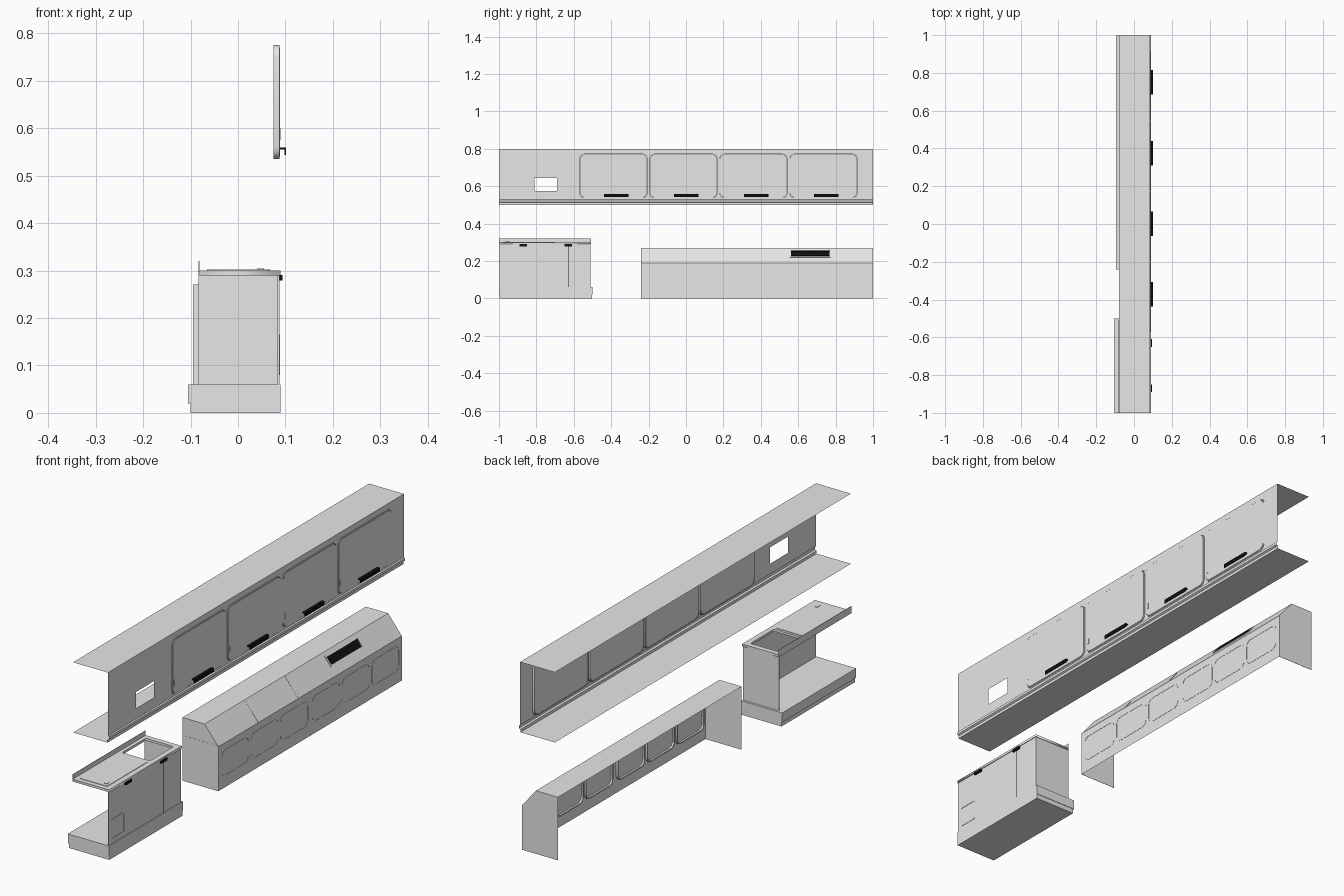
import bpy, bmesh, math
from mathutils import Matrix, Vector

cube = bpy.data.objects.get("Cube")
if cube:
    bpy.data.objects.remove(cube)


def material(name, value):
    m = bpy.data.materials.new(name)
    m.use_nodes = True
    colour = (value, value, value, 1)
    m.diffuse_color = colour
    m.node_tree.nodes["Principled BSDF"].inputs["Base Color"].default_value = colour
    return m


GREY = material("light grey", 0.8)
BLACK = material("black", 0.005)


def link(name, mesh, mat):
    ob = bpy.data.objects.new(name, mesh)
    bpy.context.collection.objects.link(ob)
    mesh.materials.clear()
    mesh.materials.append(mat)
    return ob


def box(name, x0, x1, y0, y1, z0, z1, mat=GREY):
    bm = bmesh.new()
    bmesh.ops.create_cube(bm, size=1)
    for v in bm.verts:
        v.co = Vector((x0 if v.co.x < 0 else x1, y0 if v.co.y < 0 else y1,
                       z0 if v.co.z < 0 else z1))
    mesh = bpy.data.meshes.new(name)
    bm.to_mesh(mesh)
    bm.free()
    return link(name, mesh, mat)


def sweep(name, profile, y0, y1, mat=GREY, caps=False):
    """Sheet following an x-z profile, drawn out along y."""
    bm = bmesh.new()
    a, b = [[bm.verts.new((x, y, z)) for x, z in profile] for y in (y0, y1)]
    n = len(profile)
    for i in range(n if caps else n - 1):
        j = (i + 1) % n
        bm.faces.new((a[i], a[j], b[j], b[i]))
    if caps:
        bm.faces.new(a)
        bm.faces.new(b)
        bmesh.ops.recalc_face_normals(bm, faces=bm.faces)
    mesh = bpy.data.meshes.new(name)
    bm.to_mesh(mesh)
    bm.free()
    return link(name, mesh, mat)


def rounded(u0, u1, v0, v1, r=0.0, steps=4):
    if not r:
        return [(u0, v0), (u1, v0), (u1, v1), (u0, v1)]
    pts = []
    corners = [(u1 - r, v1 - r), (u0 + r, v1 - r), (u0 + r, v0 + r), (u1 - r, v0 + r)]
    for k, (cu, cv) in enumerate(corners):
        for s in range(steps + 1):
            t = (k + s / steps) * math.pi / 2
            pts.append((cu + r * math.cos(t), cv + r * math.sin(t)))
    return pts


UPRIGHT = Matrix(((0, 0, 1, 0), (1, 0, 0, 0), (0, 1, 0, 0), (0, 0, 0, 1)))
LEVEL = Matrix.Identity(4)


def plate(name, loops, low, high, frame=UPRIGHT, mat=GREY):
    """Filled outline with holes, between two depths along the frame's normal."""
    cu = bpy.data.curves.new(name, "CURVE")
    cu.dimensions = "2D"
    cu.fill_mode = "BOTH"
    cu.extrude = (high - low) / 2
    for loop in loops:
        sp = cu.splines.new("POLY")
        sp.points.add(len(loop) - 1)
        for p, (u, v) in zip(sp.points, loop):
            p.co = (u, v, 0, 1)
        sp.use_cyclic_u = True
    tmp = bpy.data.objects.new("outline", cu)
    bpy.context.collection.objects.link(tmp)
    bpy.context.view_layer.update()
    mesh = bpy.data.meshes.new_from_object(
        tmp.evaluated_get(bpy.context.evaluated_depsgraph_get()))
    bpy.data.objects.remove(tmp)
    mesh.transform(frame @ Matrix.Translation((0, 0, (low + high) / 2)))
    mesh.name = name
    return link(name, mesh, mat)


def ring(name, u0, u1, v0, v1, r, w, low, high, frame=UPRIGHT, mat=GREY):
    plate(name, [rounded(u0, u1, v0, v1, r),
                 rounded(u0 + w, u1 - w, v0 + w, v1 - w, max(r - w, 0))],
          low, high, frame, mat)


# Overhead locker: wall with door openings and a window, top, moulded lower lip
WALL = 0.085
doors = [(-0.57 + 0.374 * i, -0.205 + 0.374 * i) for i in range(4)]
openings = [rounded(a, b, 0.535, 0.775, 0.025) for a, b in doors]
window = rounded(-0.81, -0.69, 0.575, 0.645)
plate("locker_wall", [rounded(-1, 1, 0.53, 0.8), window] + openings, WALL, WALL)
sweep("locker_top", [(-0.08, 0.8), (WALL, 0.8)], -1, 1)
sweep("locker_lip_and_floor", [(WALL, 0.53), (0.09, 0.527), (0.09, 0.516), (0.083, 0.512),
                               (0.083, 0.5), (-0.08, 0.5)], -1, 1)

# Overhead doors with rims, pull handles and latches
for i, (a, b) in enumerate(doors):
    plate(f"locker_door_{i}", [rounded(a + 0.005, b - 0.005, 0.54, 0.77, 0.022)], 0.075, 0.088)
    ring(f"locker_door_rim_{i}", a, b, 0.535, 0.775, 0.025, 0.004, 0.075, 0.087)
    mid = (a + b) / 2 + 0.015
    sweep(f"locker_handle_{i}", [(0.088, 0.555), (0.098, 0.555), (0.098, 0.543), (0.101, 0.543),
                                 (0.101, 0.559), (0.088, 0.559)], mid - 0.065, mid + 0.065,
          BLACK, caps=True)
    box(f"locker_latch_{i}", 0.087, 0.09, a + 0.012, a + 0.018, 0.575, 0.6)

# Galley base: plinth, step, front wall and end panel
box("galley_step", -0.105, 0.09, -1, -0.5, 0.02, 0.06)
box("galley_plinth", -0.1, 0.09, -0.998, -0.502, 0, 0.02)
box("galley_front", 0.083, 0.087, -0.998, -0.51, 0.06, 0.29)
box("galley_end", -0.083, 0.083, -0.514, -0.51, 0.06, 0.29)
box("galley_seam", 0.087, 0.0874, -0.632, -0.629, 0.06, 0.28, BLACK)
ring("galley_hatch", -0.98, -0.895, 0.08, 0.165, 0.008, 0.003, 0.087, 0.0885)
for i, y in enumerate((-0.87, -0.63)):
    box(f"galley_handle_{i}", 0.087, 0.094, y - 0.02, y + 0.02, 0.279, 0.291, BLACK)

# Worktop with a sink cutout, lid panel and rear upstand
plate("worktop", [rounded(-0.082, 0.09, -1, -0.508), rounded(-0.065, 0.067, -0.69, -0.53, 0.008)],
      0.29, 0.3, LEVEL)
plate("worktop_lid", [rounded(-0.065, 0.067, -0.98, -0.7, 0.008)], 0.3, 0.302, LEVEL)
box("worktop_knob", 0.04, 0.055, -0.965, -0.945, 0.302, 0.304)
box("worktop_upstand", -0.083, -0.081, -1, -0.508, 0.29, 0.32)

# Side bench shell: front, sloped shoulder and top, with chamfered ends
Y0, Y1 = -0.24, 1.0
FACE, CREASE, TOP = 0.075, 0.19, 0.27
shoulder = [(FACE, 0), (FACE, CREASE), (0.01, TOP), (-0.095, TOP)]
sweep("bench_shell", shoulder, Y0, Y1)
for side, y in (("front", Y0), ("rear", Y1)):
    s = 0.001 if side == "front" else -0.001
    sweep(f"bench_{side}_end", shoulder + [(-0.095, 0)], min(y, y + s), max(y, y + s), caps=True)
    e = -0.0006 if side == "front" else 0.0006
    if side == "front":
        box("bench_end_seam", -0.095, FACE, y + e, y, CREASE, CREASE + 0.004)

# Six access hatches: fine rims outside, recessed backing inside
for i in range(6):
    a = Y0 + 0.02 + 0.2 * i + (0.015 if i > 2 else 0)
    ring(f"bench_hatch_{i}", a, a + 0.185, 0.05, 0.16, 0.025, 0.002, FACE, FACE + 0.001)
    ring(f"bench_hatch_frame_{i}", a, a + 0.185, 0.05, 0.16, 0.025, 0.005, FACE - 0.008, FACE)

# Shoulder details lie in a frame that follows the slope
run = Vector((0.01 - FACE, 0, TOP - CREASE))
up = run.normalized()
along = Vector((0, 1, 0))
out = along.cross(up)
SLOPE = Matrix((along, up, out)).transposed().to_4x4()
SLOPE.translation = Vector((FACE, 0, CREASE))
length = run.length
for i, y in enumerate((0.03, 0.3)):
    plate(f"shoulder_seam_{i}", [rounded(y, y + 0.002, 0.002, length - 0.002)],
          0, 0.0006, SLOPE)
ring("vent_frame", 0.555, 0.775, 0.038, 0.088, 0.004, 0.006, 0, 0.003, SLOPE)
plate("vent_panel", [rounded(0.562, 0.768, 0.045, 0.081)], 0, 0.001, SLOPE, BLACK)
for i in range(4):
    v = 0.048 + 0.009 * i
    plate(f"vent_slat_{i}", [rounded(0.564, 0.766, v, v + 0.004)], 0.001, 0.003, SLOPE, BLACK)
